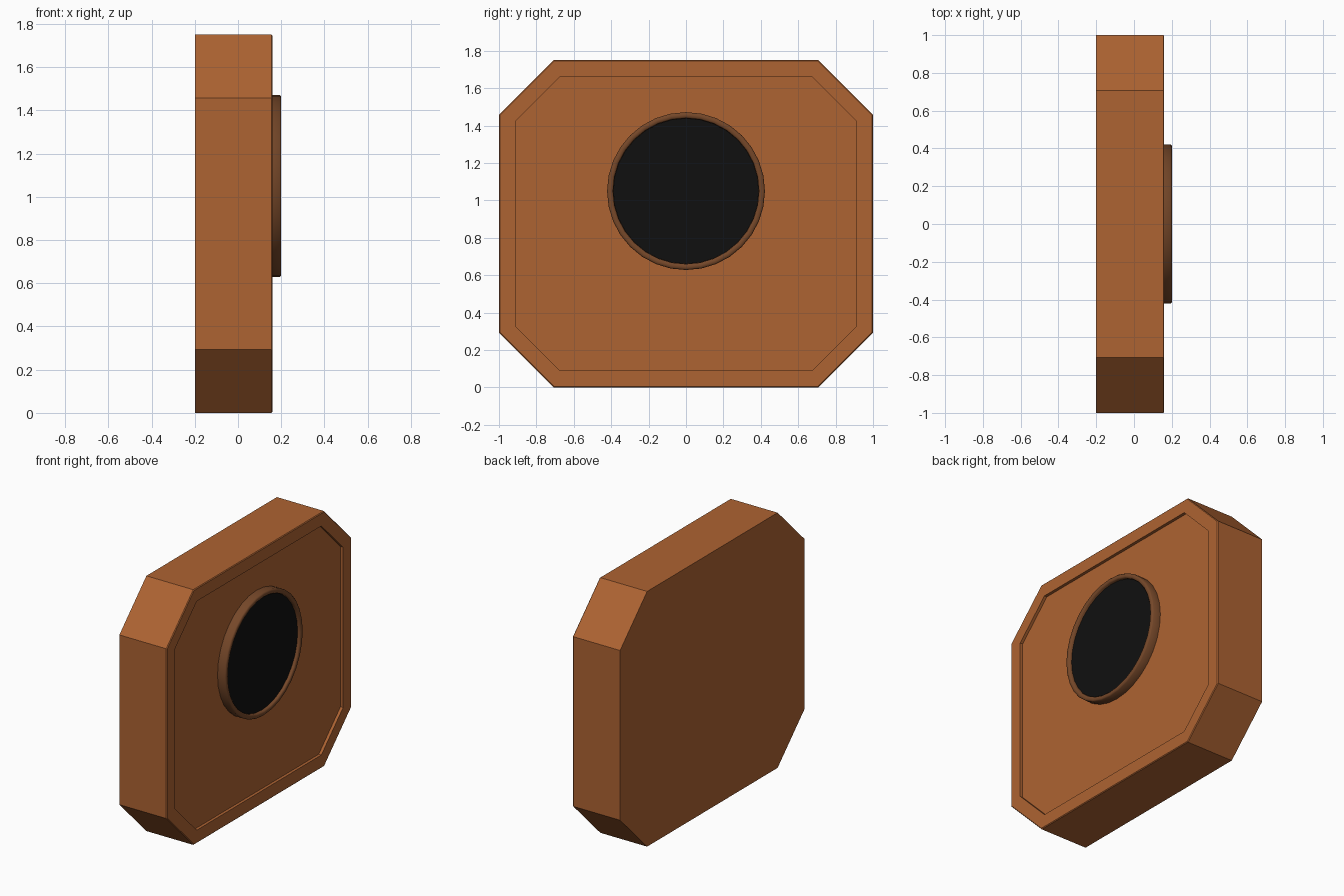
import bpy, bmesh, math

cube = bpy.data.objects.get("Cube")
if cube:
    bpy.data.objects.remove(cube)


def material(name, rgb):
    mat = bpy.data.materials.new(name)
    mat.use_nodes = True
    mat.diffuse_color = (*rgb, 1)
    mat.node_tree.nodes["Principled BSDF"].inputs["Base Color"].default_value = (*rgb, 1)
    return mat


copper = material("copper brown", (0.42, 0.125, 0.032))
bronze = material("dark bronze", (0.18, 0.064, 0.022))
black = material("black", (0.005, 0.005, 0.005))


def octagon(half_y, flat_y, half_z, flat_z):
    """Chamfered rectangle in the YZ plane, counter-clockwise seen from +x."""
    mid = 0.875
    quarter = [(half_y, flat_z), (flat_y, half_z)]
    pts = []
    for sy, sz in ((1, 1), (-1, 1), (-1, -1), (1, -1)):
        corner = quarter if sy * sz > 0 else quarter[::-1]
        pts += [(sy * y, mid + sz * z) for y, z in corner]
    return pts


def circle(radius, sides=32):
    return [(radius * math.cos(math.tau * i / sides),
             1.05 + radius * math.sin(math.tau * i / sides)) for i in range(sides)]


def loft(name, sections, mat, cap_start=True, cap_end=True, smooth=False):
    """Bridge a list of (x, outline) sections into one surface."""
    bm = bmesh.new()
    rings = [[bm.verts.new((x, y, z)) for y, z in outline] for x, outline in sections]
    for a, b in zip(rings, rings[1:]):
        for i in range(len(a)):
            j = (i + 1) % len(a)
            bm.faces.new((a[i], a[j], b[j], b[i]))
    if cap_start:
        bm.faces.new(rings[0][::-1])
    if cap_end:
        bm.faces.new(rings[-1])
    mesh = bpy.data.meshes.new(name)
    bm.to_mesh(mesh)
    bm.free()
    mesh.materials.append(mat)
    obj = bpy.data.objects.new(name, mesh)
    bpy.context.collection.objects.link(obj)
    if smooth:
        bpy.ops.object.select_all(action="DESELECT")
        obj.select_set(True)
        bpy.context.view_layer.objects.active = obj
        bpy.ops.object.shade_smooth_by_angle(angle=math.radians(50))
    return obj


# Chamfered body with a softened front edge and a shallow sunken panel
outer = octagon(1.0, 0.707, 0.875, 0.582)
soft = octagon(0.995, 0.705, 0.87, 0.58)
panel = octagon(0.91, 0.675, 0.785, 0.55)
loft("body", [(-0.2, outer), (0.155, outer), (0.16, soft),
              (0.16, panel), (0.14, panel)], copper)

# Raised round rim with softened lips
rim_profile = [(0.14, 0.422), (0.193, 0.422), (0.2, 0.415),
               (0.2, 0.397), (0.193, 0.39), (0.14, 0.388)]
loft("lens_rim", [(x, circle(r)) for x, r in rim_profile], bronze,
     cap_start=False, cap_end=False, smooth=True)

# Dark disc set inside the rim
loft("lens", [(0.14, circle(0.389)), (0.18, circle(0.389))], black)
